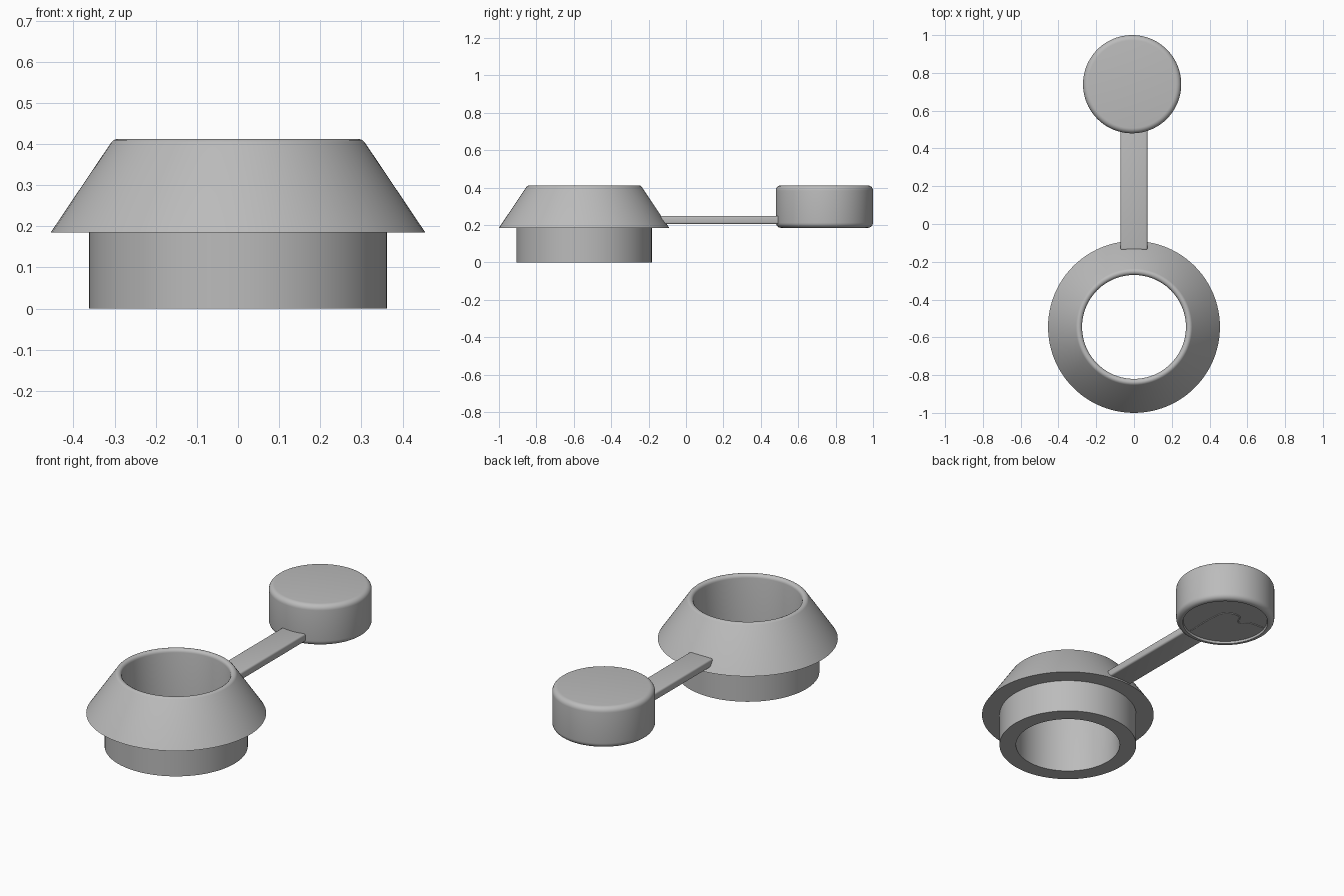
import bpy, bmesh, math

cube = bpy.data.objects.get("Cube")
if cube:
    bpy.data.objects.remove(cube)

grey = bpy.data.materials.new("plain grey")
grey.use_nodes = True
grey.diffuse_color = (0.5, 0.5, 0.5, 1)
grey.node_tree.nodes["Principled BSDF"].inputs["Base Color"].default_value = (0.5, 0.5, 0.5, 1)

RING_Y, CAP_X, CAP_Y = -0.545, -0.01, 0.74


def finish(name, bm, location, angle):
    bmesh.ops.recalc_face_normals(bm, faces=bm.faces)
    mesh = bpy.data.meshes.new(name)
    bm.to_mesh(mesh)
    bm.free()
    mesh.materials.append(grey)
    obj = bpy.data.objects.new(name, mesh)
    obj.location = location
    bpy.context.collection.objects.link(obj)
    bpy.ops.object.select_all(action='DESELECT')
    obj.select_set(True)
    bpy.context.view_layer.objects.active = obj
    bpy.ops.object.shade_smooth_by_angle(angle=math.radians(angle))
    return obj


def arc(radius, height, size, start, end, steps=6):
    """Rounded corner of a profile, centred at (radius, height)."""
    angles = [math.radians(start + (end - start) * i / steps) for i in range(steps + 1)]
    return [(radius + size * math.cos(a), height + size * math.sin(a)) for a in angles]


def lathe(name, profile, location, closed=False, segments=96):
    bm = bmesh.new()
    points = profile + profile[:1] if closed else profile
    verts = [bm.verts.new((r, 0, z)) for r, z in points]
    edges = [bm.edges.new(pair) for pair in zip(verts, verts[1:])]
    bmesh.ops.spin(bm, geom=verts + edges, axis=(0, 0, 1), cent=(0, 0, 0),
                   angle=math.tau, steps=segments)
    bmesh.ops.remove_doubles(bm, verts=bm.verts, dist=0.0001)
    return finish(name, bm, location, 30)


# Hollow collar with a flared skirt and a rounded lip
lip = arc(0.293, 0.394, 0.018, 34, 180)
lathe("flared_ring", [(0.275, 0), (0.362, 0), (0.362, 0.185), (0.455, 0.185)] + lip,
      (0, RING_Y, 0), closed=True)

# Round cap with soft edges and a shallow recess underneath
cap = [(0, 0.197), (0.222, 0.197), (0.225, 0.185)]
cap += arc(0.232, 0.213, 0.028, -90, 0) + arc(0.232, 0.384, 0.028, 0, 90) + [(0, 0.412)]
lathe("round_cap", cap, (CAP_X, CAP_Y, 0))

# Strap joining the ring and the cap
bm = bmesh.new()
bmesh.ops.create_cube(bm, size=1)
bmesh.ops.scale(bm, verts=bm.verts, vec=(0.142, 0.64, 0.044))
bmesh.ops.bevel(bm, geom=bm.edges[:], offset=0.01, segments=4, profile=0.5, affect='EDGES')
finish("strap", bm, (0, 0.182, 0.227), 40)

# Fine wavy ridge on the underside of the cap
path = [(0.07, -0.2), (0.07, -0.02), (0.05, 0.06), (-0.03, 0.08), (-0.07, 0.03), (-0.11, 0.06), (-0.2, 0.07)]
curve = bpy.data.curves.new("cap_ridge", 'CURVE')
curve.dimensions = '3D'
curve.bevel_depth = 0.004
curve.bevel_resolution = 1
spline = curve.splines.new('BEZIER')
spline.bezier_points.add(len(path) - 1)
for point, (x, y) in zip(spline.bezier_points, path):
    point.co = (x, y, 0)
    point.handle_left_type = point.handle_right_type = 'AUTO'
curve.materials.append(grey)
ridge = bpy.data.objects.new("cap_ridge", curve)
ridge.location = (CAP_X, CAP_Y, 0.197)
bpy.context.collection.objects.link(ridge)
